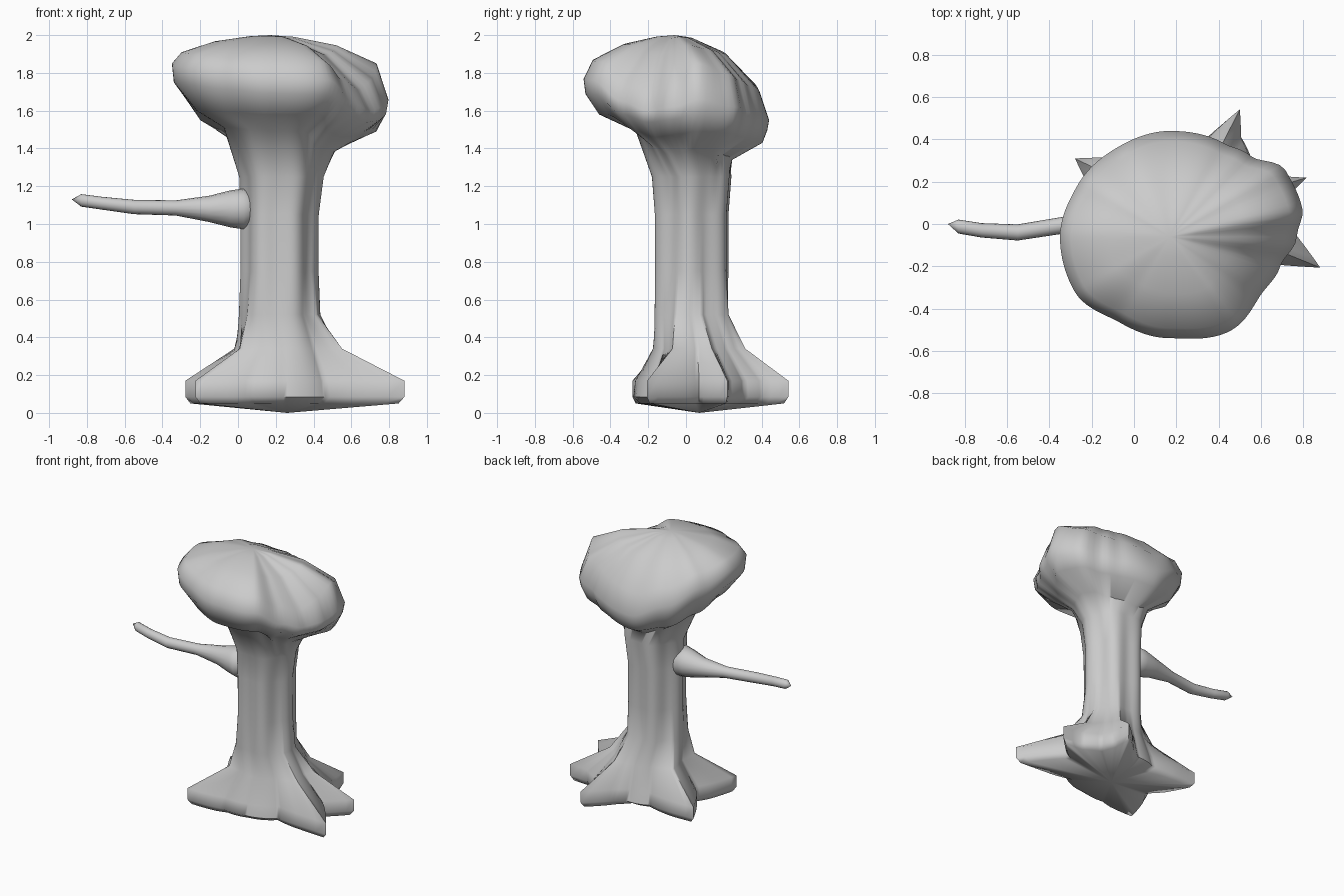
import bpy, bmesh, math

if "Cube" in bpy.data.objects:
    bpy.data.objects.remove(bpy.data.objects["Cube"])

N = 120


def lerp_table(table, deg, smooth):
    """Periodic interpolation of rows (angle, v1, v2, ...)."""
    deg %= 360
    rows = table + [(table[0][0] + 360,) + tuple(table[0][1:])]
    for a, b in zip(rows, rows[1:]):
        if a[0] <= deg <= b[0]:
            t = (deg - a[0]) / (b[0] - a[0])
            if smooth:
                t = t * t * (3 - 2 * t)
                return [p + (q - p) * t for p, q in zip(a[1:], b[1:])]
            return [1 / (1 / p + (1 / q - 1 / p) * t) for p, q in zip(a[1:], b[1:])]


def loft(name, rings, start, end, angle):
    """Skin a list of rings and close both ends with fans."""
    bm = bmesh.new()
    loops = [[bm.verts.new(p) for p in r] for r in rings]
    n = len(loops[0])
    s, e = bm.verts.new(start), bm.verts.new(end)
    for i in range(n):
        j = (i + 1) % n
        for a, b in zip(loops, loops[1:]):
            bm.faces.new((a[i], a[j], b[j], b[i]))
        bm.faces.new((s, loops[0][j], loops[0][i]))
        bm.faces.new((e, loops[-1][i], loops[-1][j]))
    bmesh.ops.recalc_face_normals(bm, faces=bm.faces)
    me = bpy.data.meshes.new(name)
    bm.to_mesh(me)
    bm.free()
    ob = bpy.data.objects.new(name, me)
    bpy.context.collection.objects.link(ob)
    bpy.ops.object.select_all(action='DESELECT')
    ob.select_set(True)
    bpy.context.view_layer.objects.active = ob
    bpy.ops.object.shade_smooth_by_angle(angle=math.radians(angle))
    return ob


# Root reach by angle
roots = [(0, .40), (15, .575), (21, .44), (39, .38), (54, .42), (63, .53),
         (78, .33), (93, .27), (126, .29), (156, .59), (186, .37),
         (216, .60), (240, .39), (267, .34), (285, .33), (309, .32), (327, .48), (336, .68)]
# Crown by angle: rim radius, underside factor, underside z, rim z, upper z
crown = [(0, .60, .80, 1.47, 1.60, 1.77), (12, .64, .90, 1.49, 1.64, 1.85),
         (30, .63, .92, 1.48, 1.60, 1.79), (45, .54, .92, 1.46, 1.57, 1.76),
         (60, .51, .92, 1.45, 1.55, 1.73), (90, .50, .93, 1.43, 1.53, 1.70),
         (120, .49, .88, 1.47, 1.63, 1.77), (150, .50, .80, 1.54, 1.76, 1.87),
         (180, .52, .75, 1.60, 1.83, 1.91), (210, .52, .78, 1.60, 1.81, 1.90),
         (240, .47, .82, 1.59, 1.78, 1.88), (270, .48, .83, 1.58, 1.75, 1.87),
         (306, .53, .83, 1.58, 1.74, 1.86), (327, .51, .72, 1.49, 1.63, 1.76),
         (345, .54, .72, 1.46, 1.58, 1.71)]

# Trunk levels: z, centre x, centre y, radius function of root reach R and angle a
flute = lambda a: .012 * math.cos(6 * a + .5)
fold = lambda R: max(0, .45 - R)
levels = [
    (.05, .26, .07, lambda R, a: R * .95 - .25 * fold(R)),
    (.085, .26, .07, lambda R, a: R),
    (.17, .26, .07, lambda R, a: R - .12 * fold(R)),
    (.34, .255, .06, lambda R, a: .225 + .26 * (R - .3)),
    (.52, .22, .03, lambda R, a: .195 + .07 * (R - .3) + flute(a)),
    (.75, .22, .03, lambda R, a: .195 + flute(a)),
    (1.05, .22, .03, lambda R, a: .196 + flute(a)),
    (1.25, .23, .03, lambda R, a: .212 + flute(a)),
]
angles = [360 * i / N for i in range(N)]
rings = []
for z, cx, cy, f in levels:
    ring = []
    for d in angles:
        a = math.radians(d)
        r = f(lerp_table(roots, d, False)[0], a)
        ring.append((cx + r * math.cos(a), cy + r * math.sin(a), z))
    rings.append(ring)

# Crown rings, from the flare under the rim to the top
for k in range(7):
    ring = []
    for d in angles:
        a = math.radians(d)
        R, fl, zl, zm, zt = lerp_table(crown, d, True)
        fac, z = [(.52, zl - .09), (fl, zl), (.98, zl * .35 + zm * .65), (1, zm + .02),
                  (.9, zt), (.56, zt + (2 - zt) * .64), (.2, zt + (2 - zt) * .94)][k]
        cx, cy = (.195, -.015) if k == 0 else (.17, -.06)
        ring.append((cx + R * fac * math.cos(a), cy + R * fac * math.sin(a), z))
    rings.append(ring)
loft("tree_trunk_and_crown", rings, (.26, .07, 0), (.17, -.06, 2.0), 60)

# Side branch: x, y, z, radius
path = [(.10, 0, 1.08, .06), (.03, 0, 1.08, .108), (-.04, .01, 1.08, .098),
        (-.15, .015, 1.08, .07), (-.33, -.005, 1.085, .04), (-.55, -.04, 1.09, .038),
        (-.72, -.03, 1.11, .034), (-.83, -.012, 1.125, .033)]
branch = [[(x, y + r * math.cos(t * math.tau / 16), z + r * math.sin(t * math.tau / 16))
           for t in range(16)] for x, y, z, r in path]
loft("side_branch", branch, (.115, 0, 1.08), (-.88, 0, 1.13), 60)
